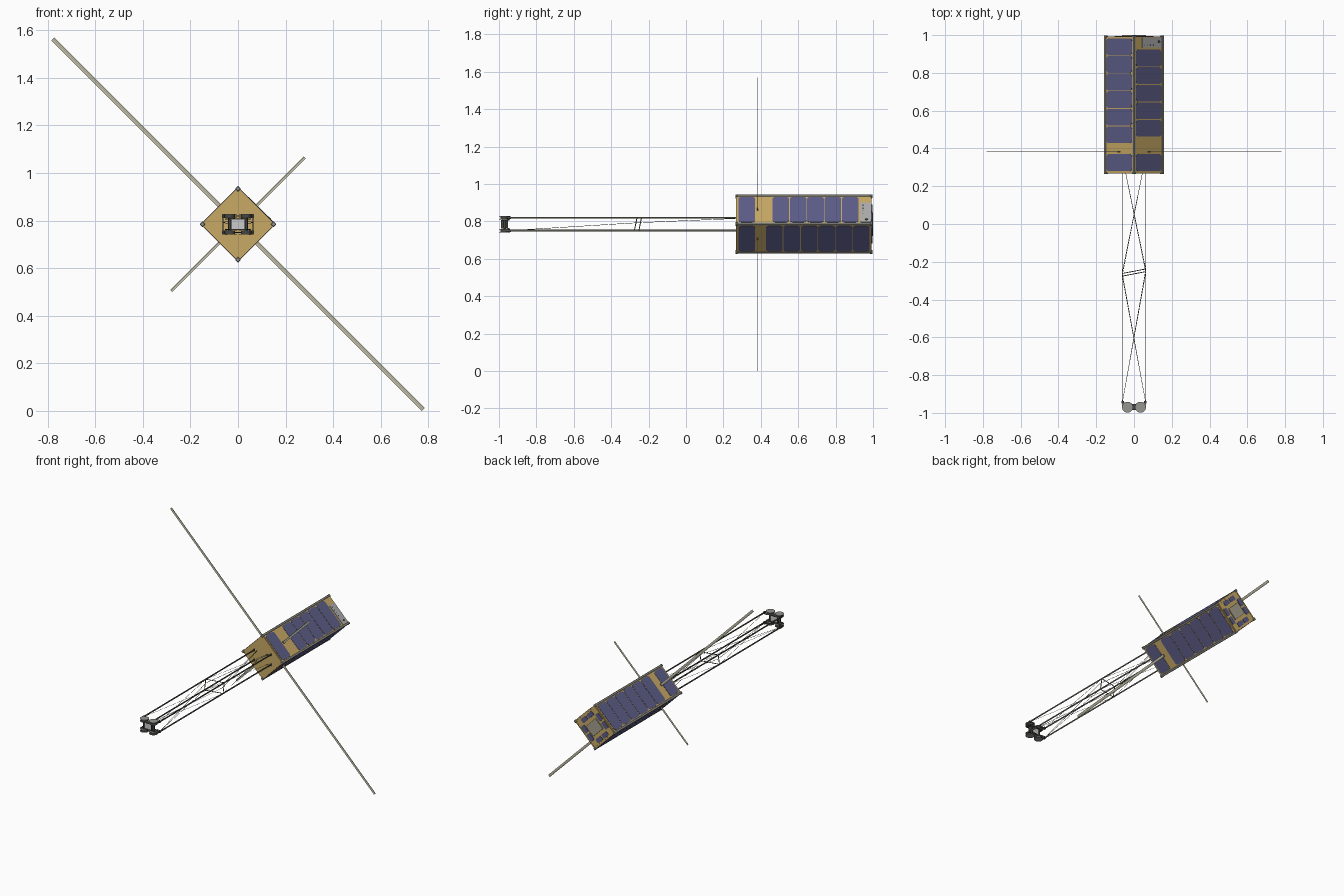
import bpy, bmesh, math
from mathutils import Matrix, Vector

if "Cube" in bpy.data.objects:
    bpy.data.objects.remove(bpy.data.objects["Cube"])

CZ = 0.785
T = Matrix.Translation
R = lambda deg, ax: Matrix.Rotation(math.radians(deg), 4, ax)
BODY = T((0, 0, CZ)) @ R(45, 'Y')          # body is turned on its corner
MID = T((0, 0, CZ))                        # boom stays upright


def material(name, rgb):
    m = bpy.data.materials.new(name)
    m.diffuse_color = (*rgb, 1)
    m.use_nodes = True
    m.node_tree.nodes["Principled BSDF"].inputs["Base Color"].default_value = m.diffuse_color
    return m


GOLD = material("gold_panel", (0.58, 0.40, 0.13))
CELL = material("solar_cell", (0.11, 0.11, 0.25))
TAPE = material("antenna_tape", (0.50, 0.48, 0.36))
DARK = material("dark_metal", (0.06, 0.06, 0.055))
STEEL = material("steel", (0.30, 0.30, 0.28))
BOOM = material("boom_tape", (0.10, 0.10, 0.08))


def finish(name, bm, mat=None, smooth=False):
    bmesh.ops.recalc_face_normals(bm, faces=bm.faces)
    me = bpy.data.meshes.new(name)
    bm.to_mesh(me)
    bm.free()
    ob = bpy.data.objects.new(name, me)
    bpy.context.collection.objects.link(ob)
    if mat:
        me.materials.append(mat)
    if smooth:
        bpy.context.view_layer.objects.active = ob
        ob.select_set(True)
        bpy.ops.object.shade_smooth_by_angle(angle=math.radians(40))
        ob.select_set(False)
    return ob


def box(bm, M, lo, hi):
    lo, hi = Vector(lo), Vector(hi)
    S = Matrix.Diagonal((*(hi - lo), 1))
    bmesh.ops.create_cube(bm, size=1, matrix=M @ T((lo + hi) / 2) @ S)


def rod(bm, M, p, q, r, n=6, r2=None):
    p, q = Vector(p), Vector(q)
    d = q - p
    rot = d.to_track_quat('Z', 'Y').to_matrix().to_4x4()
    bmesh.ops.create_cone(bm, cap_ends=True, segments=n, radius1=r, radius2=r2 or r,
                          depth=d.length, matrix=M @ T((p + q) / 2) @ rot)


def plate(bm, M, x0, x1, y0, y1, z0, z1, c):
    # rectangle with cut corners, thickened along local z
    pts = [(x0 + c, y0), (x1 - c, y0), (x1 - c * .3, y0 + c * .3), (x1, y0 + c), (x1, y1 - c),
           (x1 - c * .3, y1 - c * .3), (x1 - c, y1), (x0 + c, y1), (x0 + c * .3, y1 - c * .3),
           (x0, y1 - c), (x0, y0 + c), (x0 + c * .3, y0 + c * .3)]
    a = [bm.verts.new(M @ Vector((x, y, z0))) for x, y in pts]
    b = [bm.verts.new(M @ Vector((x, y, z1))) for x, y in pts]
    bm.faces.new(a)
    bm.faces.new(b)
    for i in range(len(pts)):
        j = (i + 1) % len(pts)
        bm.faces.new((a[i], a[j], b[j], b[i]))


# body core and side panels
bm = bmesh.new()
box(bm, BODY, (-.105, .272, -.105), (.105, .99, .105))
box(bm, BODY, (-.107, .268, -.107), (.107, .274, .107))
box(bm, BODY, (-.1, .985, -.1), (.1, .993, .1))
for k in range(4):
    box(bm, BODY @ R(90 * k, 'Y'), (-.1, .272, .104), (.1, .992, .1095))
finish("body_panels", bm, GOLD)

# corner rails with end feet
bm = bmesh.new()
for k in range(4):
    F = BODY @ R(90 * k, 'Y')
    rail = bmesh.new()
    box(rail, F, (.099, .272, .099), (.1125, .99, .1125))
    box(rail, F, (.097, .264, .097), (.114, .276, .114))
    box(rail, F, (.097, .984, .097), (.114, .997, .114))
    bmesh.ops.bevel(rail, geom=rail.edges[:], offset=.002, segments=1, affect='EDGES')
    me = bpy.data.meshes.new("tmp")
    rail.to_mesh(me)
    rail.free()
    bm.from_mesh(me)
    bpy.data.meshes.remove(me)
finish("corner_rails", bm, STEEL)

# solar cells: one below the antenna band, five or six above it
bm = bmesh.new()
for k in range(4):
    F = BODY @ R(90 * k, 'Y')
    plate(bm, F, -.095, .095, .28, .37, .109, .1112, .014)
    n, y0 = (5, .462) if k == 0 else (6, .428)
    for i in range(n):
        y = y0 + i * .093
        plate(bm, F, -.095, .095, y, y + .089, .109, .1112, .014)
finish("side_solar_cells", bm, CELL)

# small cells on the rear end
END = BODY @ T((0, .99, 0)) @ R(-90, 'X')
bm = bmesh.new()
for k in range(4):
    for x in (-.032, .03):
        plate(bm, END @ R(90 * k, 'Z'), x - .026, x + .026, .063, .094, .002, .006, .007)
finish("rear_solar_cells", bm, CELL)
bm = bmesh.new()
plate(bm, END, -.052, .052, -.04, .04, .002, .010, .004)
finish("rear_centre_plate", bm, material("pale_plate", (.38, .35, .27)))

# service connector plate on the upper right face
bm = bmesh.new()
plate(bm, BODY, -.05, .096, .934, .988, .109, .1125, .003)
finish("service_plate", bm, material("light_grey", (.42, .42, .42)))
bm = bmesh.new()
rod(bm, BODY, (.075, .965, .111), (.075, .965, .1145), .008, 16)
for i in range(4):
    box(bm, BODY, (-.035 + i * .022, .945, .112), (-.03 + i * .022, .95, .1135))
finish("service_connectors", bm, DARK)

# antennas: shallow curved tapes, long pair and short pair
for name, k, length, w in (("long_antenna_a", 1, 1.101, .0085), ("long_antenna_b", 3, 1.101, .0085),
                           ("short_antenna_a", 0, .397, .0065), ("short_antenna_b", 2, .397, .0065)):
    F = BODY @ R(90 * k, 'Y')
    bm = bmesh.new()
    rows = []
    for z in (.1, length):
        prof = [(w * t, .383 - .002 * t * t) for t in (-1, -.5, 0, .5, 1)]
        prof += [(x, y - .0008) for x, y in reversed(prof)]
        rows.append([bm.verts.new(F @ Vector((x, y, z))) for x, y in prof])
    for i in range(10):
        j = (i + 1) % 10
        bm.faces.new((rows[0][i], rows[0][j], rows[1][j], rows[1][i]))
    bm.faces.new(rows[0])
    bm.faces.new(rows[1])
    finish(name, bm, TAPE)
bm = bmesh.new()
for k in range(4):
    box(bm, BODY @ R(90 * k, 'Y'), (-.010, .379, .108), (.010, .387, .1105))
finish("antenna_slots", bm, DARK)

# four longitudinal boom tapes
BX, BZ = .0625, .0345
bm = bmesh.new()
for sx in (-1, 1):
    for sz in (-1, 1):
        x, z = sx * BX, sz * BZ
        box(bm, MID, (x - .001, -.965, z - .005), (x + .001, .30, z + .005))
finish("boom_tapes", bm, BOOM)
bm = bmesh.new()
for sx in (-1, 1):
    for sz in (-1, 1):
        x, z = sx * BX, sz * BZ
        box(bm, MID, (x - .004, .2665, z - .008), (x + .004, .269, z + .008))
finish("boom_slots", bm, DARK)


# tilted spacer frame half way along the boom
def corner(sx, sz):
    return (sx * BX, -.257 + .012 * sx + .007 * sz, sz * BZ)


ring = [corner(*c) for c in ((-1, -1), (1, -1), (1, 1), (-1, 1))]
bm = bmesh.new()
for i in range(4):
    rod(bm, MID, ring[i], ring[(i + 1) % 4], .0025)
finish("boom_spacer", bm, BOOM)

# crossed bracing wires in both bays
bm = bmesh.new()
for sx in (-1, 1):
    for sz in (-1, 1):
        rod(bm, MID, corner(sx, sz), (-sx * BX, -.95, sz * BZ), .0009)
        rod(bm, MID, corner(sx, sz), (-sx * BX, .36, sz * BZ), .0009)
    rod(bm, MID, (sx * BX, -.95, -BZ), (-sx * BX, -.257, .008), .0012)
    rod(bm, MID, (-sx * BX, -.257, .008), (sx * BX, .36, BZ), .0012)
finish("bracing_wires", bm, BOOM)

# boom tip: two upright spindles carrying spools, plus bridge
bm = bmesh.new()
for sx in (-1, 1):
    x = sx * .034
    rod(bm, MID, (x, -.97, -.038), (x, -.97, .042), .007, 16)
    for sz in (-1, 1):
        rod(bm, MID, (x, -.97, sz * BZ - .006), (x, -.97, sz * BZ + .006), .022, 24)
finish("tip_spools", bm, DARK, True)
bm = bmesh.new()
for sx in (-1, 1):
    for sz in (-1, 1):
        for dz in (-.0075, .0075):
            z = sz * BZ + dz
            rod(bm, MID, (sx * .034, -.97, z - .0012), (sx * .034, -.97, z + .0012), .029, 28)
finish("spool_flanges", bm, STEEL, True)
bm = bmesh.new()
for sz in (-1, 1):
    z = sz * .022
    box(bm, MID, (-.055, -.985, z - .002), (.055, -.953, z + .002))
for sx in (-1, 1):
    box(bm, MID, (sx * .03 - .003, -.988, -.022), (sx * .03 + .003, -.952, .022))
    for sz in (-1, 1):
        box(bm, MID, (sx * .06 - .006, -.95, sz * BZ - .007), (sx * .06 + .006, -.936, sz * BZ + .007))
        box(bm, MID, (sx * .05 - .003, -.955, sz * BZ - .01), (sx * .05 + .003, -.945, sz * .02))
finish("tip_frame", bm, DARK)
bm = bmesh.new()
box(bm, MID, (-.027, -.98, -.02), (.027, -.96, .02))
finish("tip_centre_block", bm)
